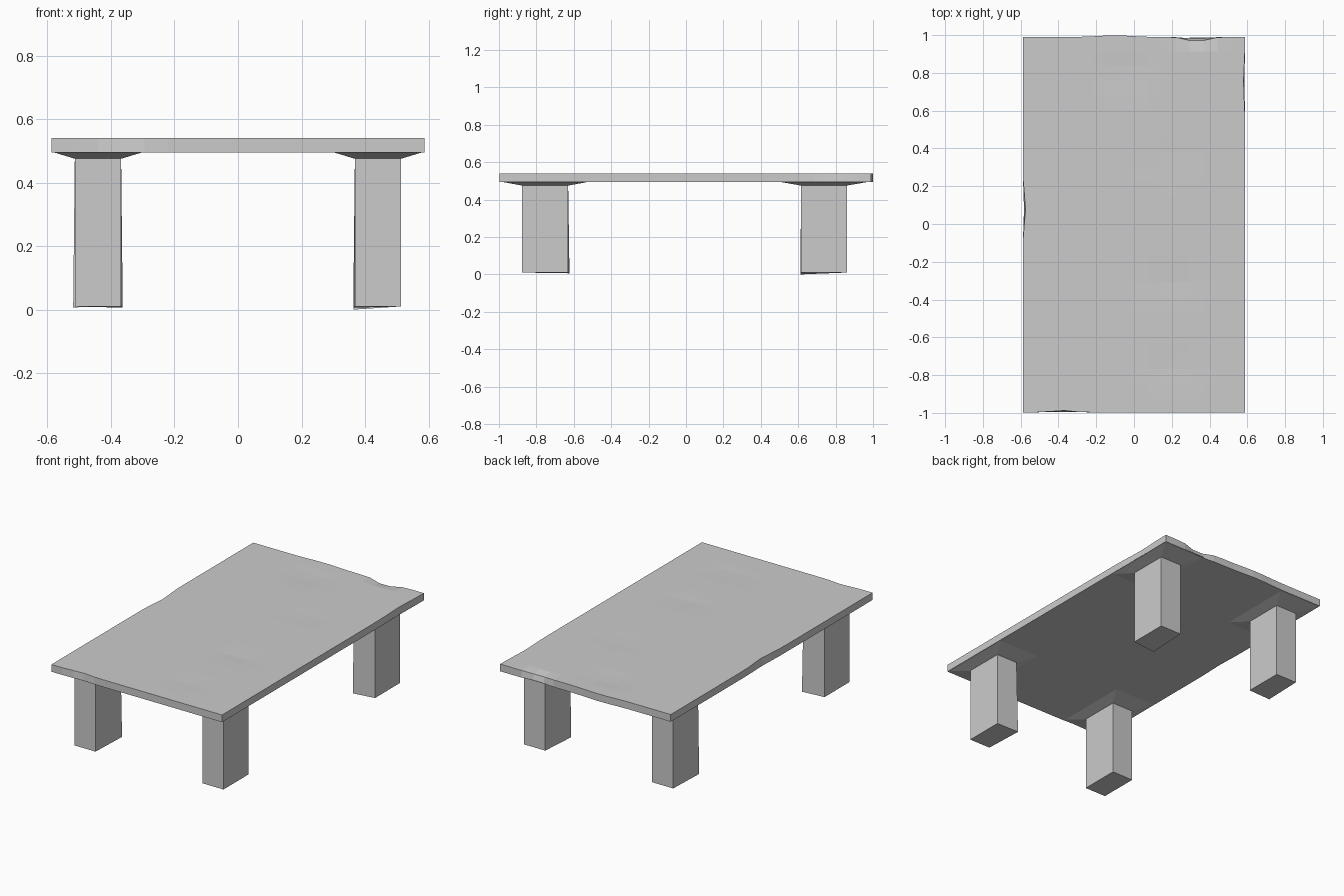
import bpy, bmesh
from math import exp

if "Cube" in bpy.data.objects:
    bpy.data.objects.remove(bpy.data.objects["Cube"])

TOP, UNDER = 0.54, 0.495
HX, Y0, Y1 = 0.588, -0.997, 0.99


def bump(t, centre, width):
    return exp(-((t - centre) / width) ** 2)


def finish(name, bm):
    bmesh.ops.recalc_face_normals(bm, faces=bm.faces)
    mesh = bpy.data.meshes.new(name)
    bm.to_mesh(mesh)
    bm.free()
    obj = bpy.data.objects.new(name, mesh)
    bpy.context.collection.objects.link(obj)
    return obj


# Table top: gridded slab with worn edges and shallow dents
bm = bmesh.new()
bmesh.ops.create_grid(bm, x_segments=16, y_segments=26, size=1)
for v in bm.verts:
    v.co = (v.co.x * HX, Y0 + (v.co.y + 1) / 2 * (Y1 - Y0), UNDER)
ext = bmesh.ops.extrude_face_region(bm, geom=bm.faces[:])
upper = {g for g in ext["geom"] if isinstance(g, bmesh.types.BMVert)}
dents = [(0.2, -0.3, 0.004), (-0.05, 0.8, 0.004), (0.2, -0.75, 0.003), (0.2, 0.35, 0.002)]
for v in bm.verts:
    x, y, _ = v.co
    is_top = v in upper
    if is_top:
        v.co.z = TOP - sum(d * bump(x, cx, 0.12) * bump(y, cy, 0.08) for cx, cy, d in dents)
    k = 1.0 if is_top else 0.4
    if y > Y1 - 0.001:
        v.co.y += 0.009 * bump(x, -0.1, 0.12) - 0.024 * k * bump(x, 0.33, 0.07)
        if is_top:
            v.co.z -= 0.012 * bump(x, 0.33, 0.08)
    if y < Y0 + 0.001:
        v.co.y += 0.01 * k * bump(x, -0.38, 0.07)
    if x < -HX + 0.001:
        v.co.x += 0.014 * k * bump(y, 0.08, 0.1)
    if x > HX - 0.001:
        v.co.x -= 0.008 * k * bump(y, 0.75, 0.12)
finish("table_top", bm)


# Legs: square posts flaring out into the underside of the top
def leg(name, x0, x1, y0, y1, flare, foot):
    bm = bmesh.new()
    fx0, fx1, fy0, fy1 = flare
    levels = [(x0, x1, y0, y1, 0.01), (x0, x1, y0, y1, 0.475), (fx0, fx1, fy0, fy1, 0.497)]
    rings = [[bm.verts.new(p) for p in ((a, c, z), (b, c, z), (b, d, z), (a, d, z))]
             for a, b, c, d, z in levels]
    for lo, hi in zip(rings, rings[1:]):
        for i in range(4):
            j = (i + 1) % 4
            bm.faces.new((lo[i], lo[j], hi[j], hi[i]))
    bm.faces.new(rings[0][::-1])
    # one uneven foot corner
    corner, dx, dy, dz = foot
    rings[0][corner].co.x += dx
    rings[0][corner].co.y += dy
    rings[0][corner].co.z += dz
    finish(name, bm)


for side, sx in (("left", -1), ("right", 1)):
    xs = sorted((sx * 0.368, sx * 0.514))
    fx = sorted((sx * 0.295, sx * 0.586))
    inner = 2 if sx < 0 else 3
    leg("front_leg_" + side, *xs, -0.877, -0.63, (*fx, -0.995, -0.51),
        (inner, -0.005 * sx, 0.007, -0.004))
    leg("back_leg_" + side, *xs, 0.615, 0.86, (*fx, 0.49, 0.988),
        (0, -0.005, -0.003, -0.01 if sx > 0 else -0.003))
